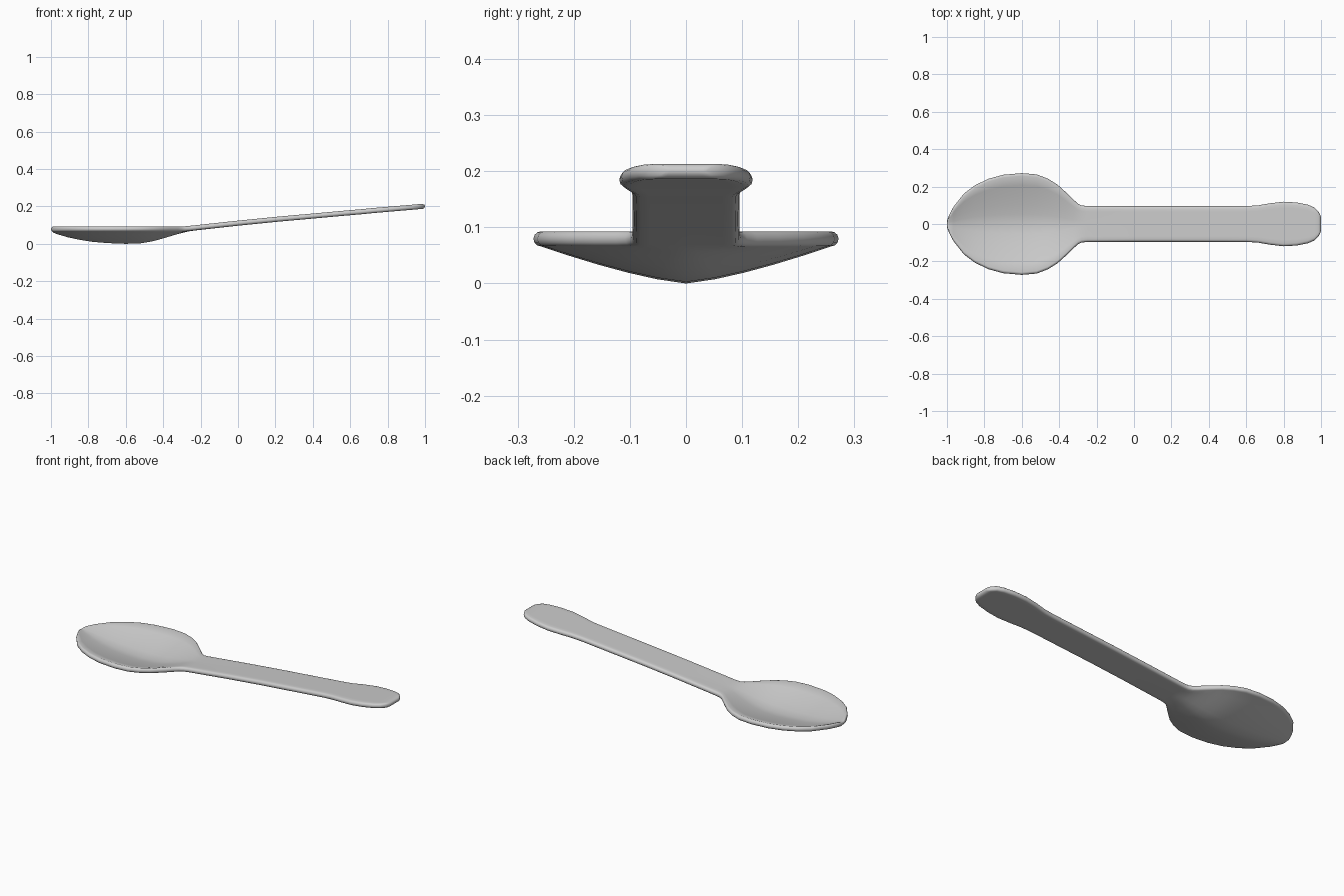
import bpy, bmesh, math

if "Cube" in bpy.data.objects:
    bpy.data.objects.remove(bpy.data.objects["Cube"])

# Stations along the spoon: x, half width, rim mid height, bowl depth
STATIONS = [
    (-1.0, .015, .079, 0), (-.997, .025, .079, .001), (-.988, .048, .079, .006),
    (-.965, .092, .079, .015), (-.91, .162, .079, .031), (-.85, .207, .079, .044),
    (-.78, .241, .079, .055), (-.70, .263, .079, .062), (-.60, .272, .079, .066),
    (-.52, .265, .079, .063), (-.46, .242, .079, .053), (-.41, .211, .079, .040),
    (-.36, .166, .079, .025), (-.32, .127, .079, .013), (-.30, .109, .079, .008),
    (-.28, .099, .080, .004), (-.25, .096, .083, .001), (0, .095, .110, 0),
    (.2, .095, .130, 0), (.6, .096, .166, 0), (.66, .099, .171, 0),
    (.73, .111, .178, 0), (.80, .119, .184, 0), (.87, .115, .190, 0),
    (.93, .103, .195, 0), (.965, .088, .198, 0), (.985, .068, .199, 0),
    (.996, .048, .200, 0), (1.0, .036, .200, 0)]
HALF_THICK = .0135
EDGE = .014


def half_thickness(d):
    # Quarter-round rim profile
    t = min(1, max(0, d / EDGE))
    return HALF_THICK * math.sqrt(1 - (1 - t) ** 2)


def ring(x, w, rim, depth):
    # Closed cross-section: top from left to right, then bottom back
    inset = min(EDGE, w * .5)
    inner = w - inset
    pos = [inner * f for f in (.2, .4, .6, .8, 1)]
    pos += [inner + inset * f for f in (.5, .85, 1)]
    ys = [-p for p in reversed(pos)] + [0] + pos

    def point(y, side):
        h = half_thickness(min((w - abs(y)) / inset * EDGE, 1 - abs(x)))
        bowl = depth * (1 - min(1, abs(y) / inner) ** 1.35)
        return (x, y, rim - bowl + side * h)

    return [point(y, 1) for y in ys] + [point(y, -1) for y in reversed(ys[1:-1])]


# Spoon lofted through all cross-sections
bm = bmesh.new()
rings = [[bm.verts.new(p) for p in ring(*s)] for s in STATIONS]
n = len(rings[0])
for a, b in zip(rings, rings[1:]):
    for i in range(n):
        j = (i + 1) % n
        bm.faces.new((a[i], a[j], b[j], b[i]))
bmesh.ops.remove_doubles(bm, verts=bm.verts, dist=1e-5)
bmesh.ops.recalc_face_normals(bm, faces=bm.faces)
low = min(v.co.z for v in bm.verts)
for v in bm.verts:
    v.co.z -= low
for f in bm.faces:
    f.smooth = True
mesh = bpy.data.meshes.new("spoon")
bm.to_mesh(mesh)
bm.free()
spoon = bpy.data.objects.new("spoon", mesh)
bpy.context.collection.objects.link(spoon)
